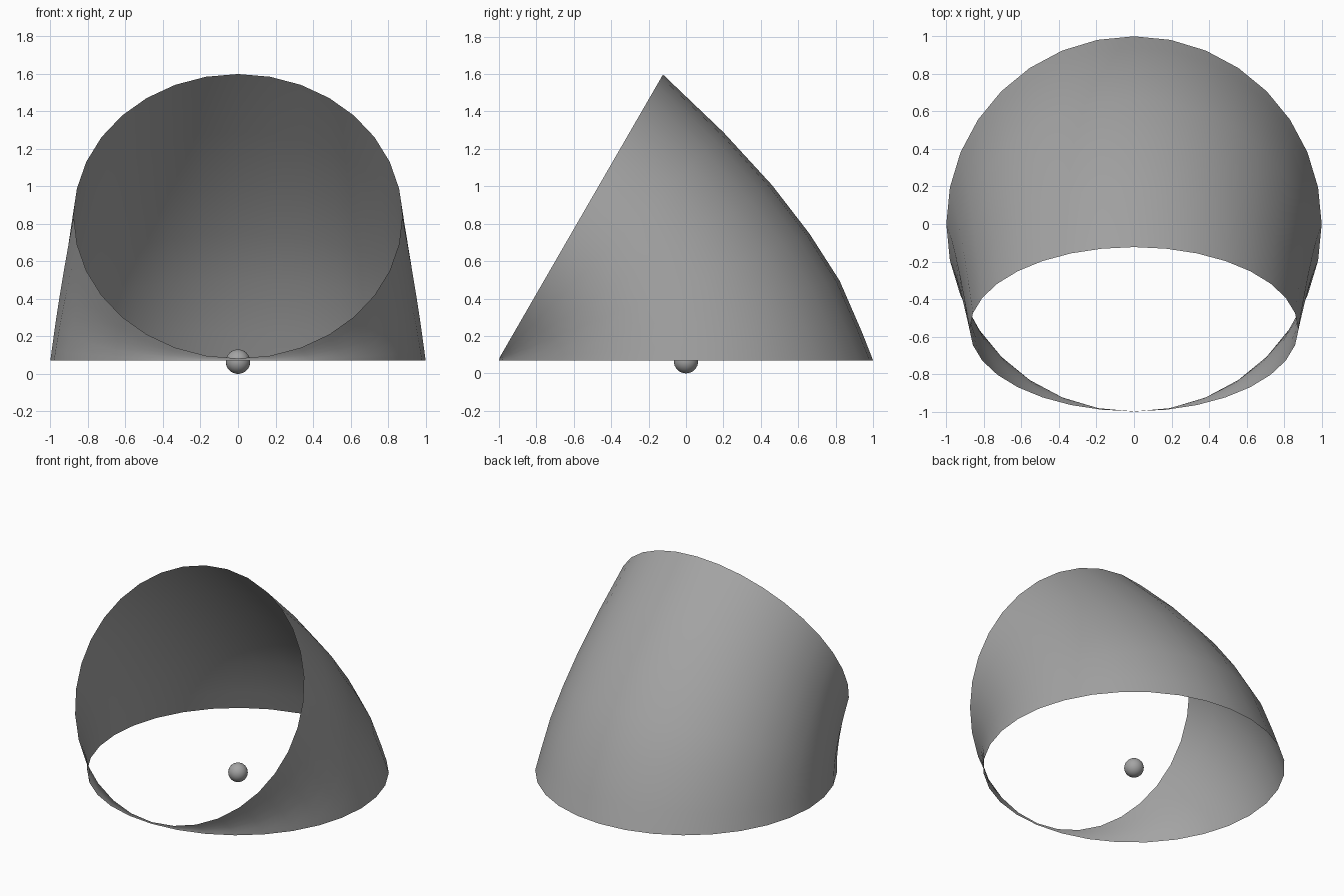
import bpy, bmesh
from math import sin, cos, tau, radians
from mathutils import Vector

if "Cube" in bpy.data.objects:
    bpy.data.objects.remove(bpy.data.objects["Cube"])

SIDES = 32
BASE_Z = 0.07
TILT = radians(60)
R_OPEN = 0.875
# ring positions along each strand: (fraction of chord, outward bulge / chord)
RINGS = [(0, 0), (0.083, 0.022), (0.237, 0.057), (0.393, 0.067),
         (0.566, 0.063), (0.767, 0.041), (1, 0)]

grey = bpy.data.materials.new("dark_grey")
grey.diffuse_color = (0.37, 0.37, 0.37, 1)
grey.use_nodes = True
grey.node_tree.nodes["Principled BSDF"].inputs["Base Color"].default_value = grey.diffuse_color


def strand_ends(a):
    """Matching points on the flat base rim and the tilted opening rim."""
    base = Vector((sin(a), cos(a), BASE_Z))
    reach = R_OPEN * (1 + cos(a))
    rim = Vector((R_OPEN * sin(a), -0.998 + reach * cos(TILT),
                  BASE_Z + 0.012 + reach * sin(TILT)))
    return base, rim


# hood: thin curved shell from the base circle to the tilted circular opening
bm = bmesh.new()
grid = []
for t, bulge in RINGS:
    ring = []
    for i in range(SIDES):
        p, q = strand_ends(tau * i / SIDES)
        d = q - p
        out = Vector((0, d.z, -d.y))
        ring.append(bm.verts.new(p + d * t + out * bulge))
    grid.append(ring)
for lo, hi in zip(grid, grid[1:]):
    for i in range(SIDES):
        j = (i + 1) % SIDES
        bm.faces.new((lo[j], lo[i], hi[i], hi[j]))
mesh = bpy.data.meshes.new("hood")
bm.to_mesh(mesh)
bm.free()
mesh.shade_smooth()
mesh.materials.append(grey)
hood = bpy.data.objects.new("hood", mesh)
bpy.context.collection.objects.link(hood)

# small ball at the centre of the base
bpy.ops.mesh.primitive_uv_sphere_add(segments=32, ring_count=16, radius=0.065,
                                     location=(0, 0, 0.065))
ball = bpy.context.object
ball.name = "centre_ball"
ball.data.shade_smooth()
ball.data.materials.append(grey)
